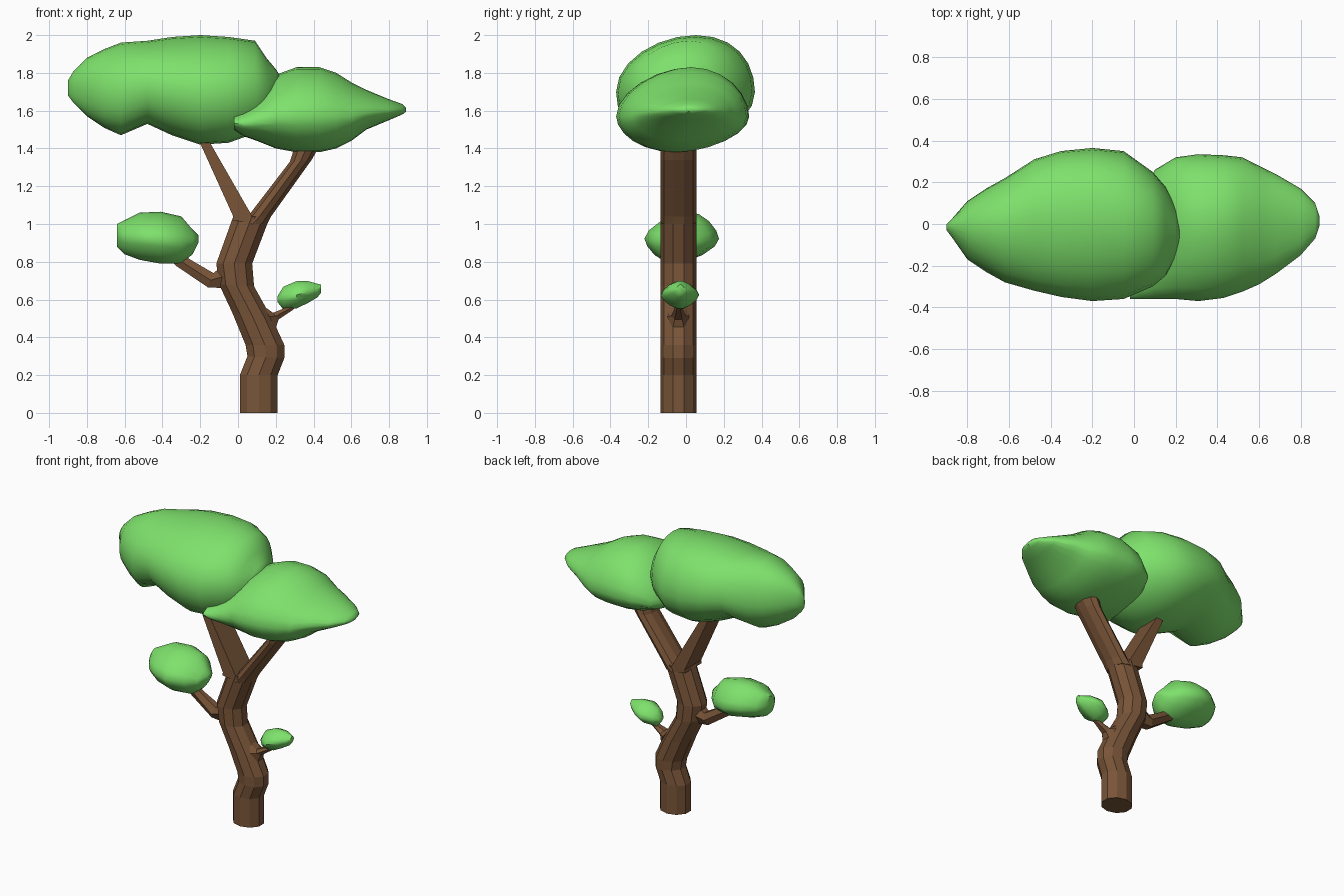
import bpy, bmesh
from math import sin, cos, pi, radians, copysign


def material(name, rgb):
    m = bpy.data.materials.new(name)
    m.diffuse_color = (*rgb, 1)
    return m


BARK = material("bark", (0.19, 0.09, 0.04))
LEAF = material("leaf", (0.21, 0.76, 0.15))


def loft(name, rings, mat, smooth=False):
    """Skin a list of equal-length point rings and cap both ends."""
    bm = bmesh.new()
    loops = [[bm.verts.new(p) for p in ring] for ring in rings]
    n = len(loops[0])
    for a, b in zip(loops, loops[1:]):
        for i in range(n):
            j = (i + 1) % n
            bm.faces.new((a[i], a[j], b[j], b[i]))
    bm.faces.new(loops[0])
    bm.faces.new(loops[-1])
    bmesh.ops.recalc_face_normals(bm, faces=bm.faces[:])
    me = bpy.data.meshes.new(name)
    bm.to_mesh(me)
    bm.free()
    me.materials.append(mat)
    ob = bpy.data.objects.new(name, me)
    bpy.context.collection.objects.link(ob)
    if smooth:
        bpy.ops.object.select_all(action='DESELECT')
        ob.select_set(True)
        bpy.context.view_layer.objects.active = ob
        bpy.ops.object.shade_smooth_by_angle(angle=radians(50))
    return ob


def limb(name, rows, sides=10):
    """Rows: left x, left z, right x, right z, half depth in y."""
    rings = []
    for x0, z0, x1, z1, d in rows:
        ring = []
        for i in range(sides):
            a = 2 * pi * (i + 0.5) / sides
            t = 0.5 + 0.5 * cos(a) / cos(pi / sides)
            ring.append((x0 + (x1 - x0) * t, -0.04 + d * sin(a), z0 + (z1 - z0) * t))
        rings.append(ring)
    return loft(name, rings, BARK)


def foliage(name, rows, mid, sides=24, power=1.0, skew=0.0):
    """Rows: x, bottom z, top z, front y, back y; mid is the height of the widest line."""
    rings = []
    for x, z0, z1, y0, y1 in rows:
        zm = z0 + (z1 - z0) * mid
        ring = []
        for i in range(sides):
            a = 2 * pi * i / sides
            c = copysign(abs(cos(a)) ** power, cos(a))
            s = copysign(abs(sin(a)) ** power, sin(a))
            z = zm + s * ((z1 - zm) if s > 0 else (zm - z0))
            y = (y0 + y1) / 2 + (c + skew * s * abs(s)) * (y1 - y0) / 2
            ring.append((x, y, z))
        rings.append(ring)
    return loft(name, rings, LEAF, True)


# Trunk and its two main forks
limb("trunk", [
    (0.01, 0, 0.21, 0, 0.095), (0.01, 0.2, 0.21, 0.2, 0.095),
    (0.05, 0.3, 0.245, 0.29, 0.095), (0.04, 0.36, 0.245, 0.36, 0.095),
    (-0.03, 0.53, 0.185, 0.49, 0.095), (-0.1, 0.68, 0.085, 0.67, 0.095),
    (-0.115, 0.79, 0.075, 0.79, 0.095), (-0.025, 1.04, 0.17, 1.04, 0.095)])
limb("right_fork", [
    (0.0, 1.0, 0.155, 1.0, 0.095), (0.06, 1.05, 0.175, 1.04, 0.095),
    (0.275, 1.33, 0.39, 1.34, 0.095), (0.30, 1.41, 0.43, 1.41, 0.095)])
limb("left_fork", [
    (-0.03, 1.02, 0.10, 1.0, 0.13), (-0.025, 1.04, 0.07, 1.05, 0.13),
    (-0.215, 1.46, -0.165, 1.46, 0.12)], 4)

# Side twigs
limb("left_twig", [
    (-0.07, 0.66, -0.07, 0.79, 0.06), (-0.16, 0.665, -0.13, 0.74, 0.05),
    (-0.33, 0.78, -0.25, 0.81, 0.03), (-0.37, 0.83, -0.31, 0.85, 0.025)], 6)
limb("right_twig", [
    (0.20, 0.45, 0.13, 0.57, 0.06), (0.215, 0.495, 0.185, 0.53, 0.04),
    (0.29, 0.545, 0.26, 0.56, 0.02), (0.32, 0.58, 0.29, 0.6, 0.02)], 6)

# Crown clumps
foliage("left_crown", [
    (-0.90, 1.68, 1.76, -0.03, 0.0), (-0.87, 1.64, 1.81, -0.07, 0.03),
    (-0.80, 1.57, 1.88, -0.17, 0.11), (-0.71, 1.51, 1.925, -0.23, 0.17),
    (-0.62, 1.47, 1.96, -0.28, 0.22), (-0.48, 1.53, 1.97, -0.32, 0.31),
    (-0.35, 1.47, 1.99, -0.35, 0.35), (-0.20, 1.42, 2.0, -0.37, 0.365),
    (-0.05, 1.43, 1.99, -0.36, 0.35), (0.09, 1.48, 1.97, -0.30, 0.25),
    (0.15, 1.54, 1.88, -0.25, 0.18), (0.20, 1.61, 1.82, -0.16, 0.09),
    (0.22, 1.68, 1.79, -0.10, 0.0)], 0.48, power=1.0, skew=0.15)
foliage("right_crown", [
    (-0.02, 1.50, 1.58, -0.36, -0.12), (0.03, 1.465, 1.62, -0.36, 0.12),
    (0.10, 1.44, 1.68, -0.36, 0.26), (0.20, 1.40, 1.79, -0.36, 0.32),
    (0.31, 1.38, 1.83, -0.37, 0.335), (0.43, 1.38, 1.83, -0.355, 0.33),
    (0.52, 1.40, 1.80, -0.325, 0.32), (0.60, 1.44, 1.75, -0.29, 0.28),
    (0.68, 1.50, 1.71, -0.24, 0.24), (0.80, 1.55, 1.66, -0.15, 0.17),
    (0.87, 1.58, 1.635, -0.07, 0.10), (0.89, 1.595, 1.615, -0.01, 0.04)],
    0.42, power=1.08, skew=0.12)

# Small twig clumps
foliage("left_clump", [
    (-0.64, 0.88, 1.0, -0.07, 0.03), (-0.60, 0.84, 1.02, -0.13, 0.09),
    (-0.52, 0.81, 1.06, -0.19, 0.15), (-0.41, 0.79, 1.065, -0.22, 0.175),
    (-0.30, 0.79, 1.04, -0.17, 0.13), (-0.24, 0.84, 0.97, -0.11, 0.06),
    (-0.21, 0.90, 0.94, -0.05, 0.01)], 0.48, 16, 1.25, 0.2)
foliage("right_clump", [
    (0.21, 0.585, 0.62, -0.05, 0.0), (0.24, 0.545, 0.67, -0.09, 0.03),
    (0.31, 0.55, 0.70, -0.135, 0.07), (0.37, 0.58, 0.70, -0.11, 0.05),
    (0.42, 0.61, 0.685, -0.07, 0.01), (0.44, 0.635, 0.68, -0.05, -0.01)],
    0.5, 14, 1.3)
